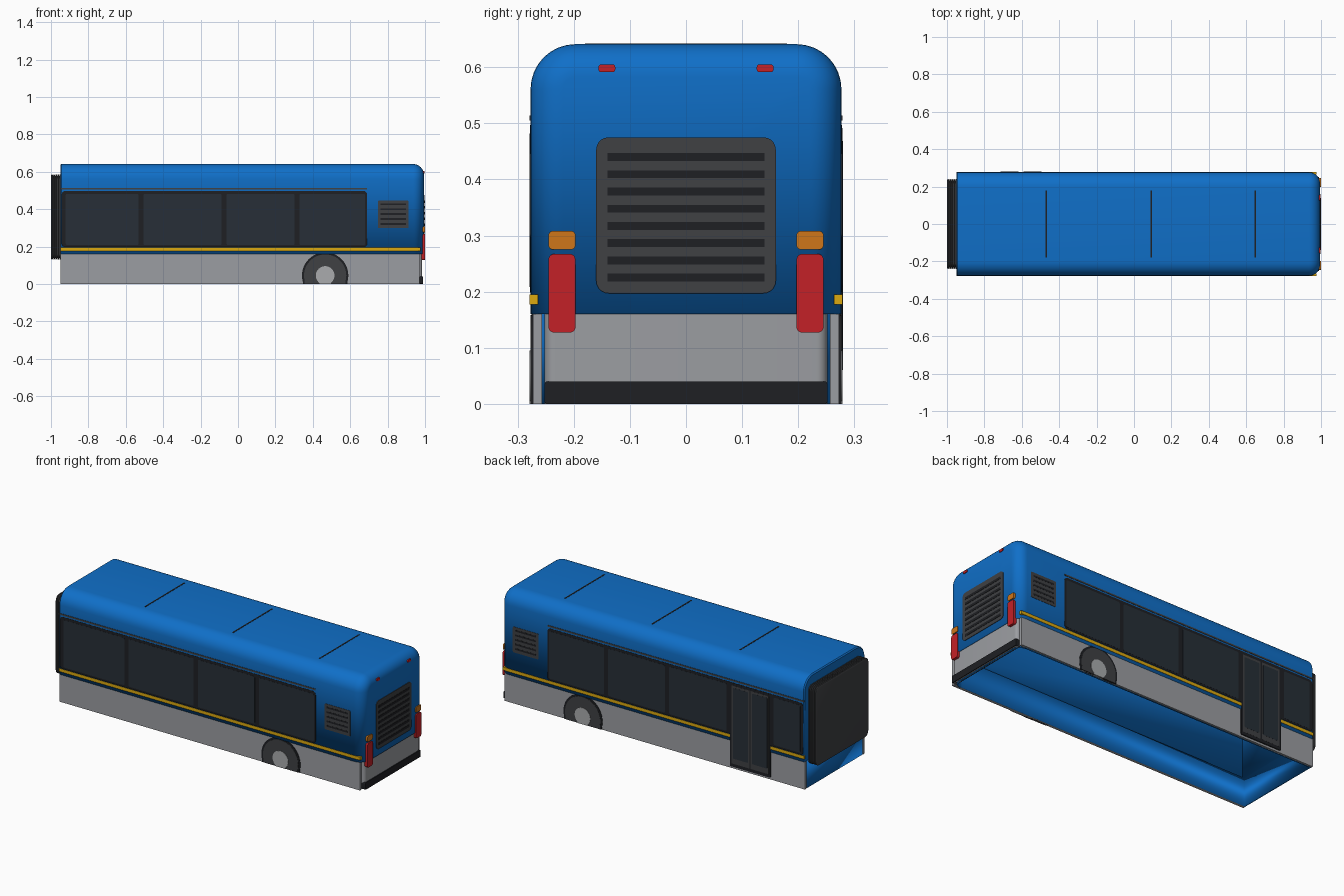
import bpy, bmesh
from math import sin, cos, pi

if "Cube" in bpy.data.objects:
    bpy.data.objects.remove(bpy.data.objects["Cube"])

COLORS = {
    "blue": (0.005, 0.16, 0.58), "grey": (0.33, 0.34, 0.36), "yellow": (0.72, 0.40, 0.005),
    "red": (0.55, 0.015, 0.02), "orange": (0.62, 0.18, 0.01), "black": (0.013, 0.014, 0.017),
    "glass": (0.02, 0.028, 0.038), "charcoal": (0.05, 0.052, 0.056), "hub": (0.40, 0.41, 0.42),
}
MATS = {}
for key, c in COLORS.items():
    MATS[key] = bpy.data.materials.new(key)
    MATS[key].diffuse_color = (*c, 1)


def finish(name, bm, color, wall=0):
    bmesh.ops.recalc_face_normals(bm, faces=bm.faces)
    me = bpy.data.meshes.new(name)
    bm.to_mesh(me)
    bm.free()
    me.materials.append(MATS[color])
    ob = bpy.data.objects.new(name, me)
    bpy.context.collection.objects.link(ob)
    bpy.ops.object.select_all(action='DESELECT')
    ob.select_set(True)
    bpy.context.view_layer.objects.active = ob
    bpy.ops.object.shade_smooth_by_angle(angle=0.6)
    if wall:
        mod = ob.modifiers.new("wall", 'SOLIDIFY')
        mod.thickness = wall
        mod.offset = -1
    return ob


def place(axis, a, b, d):
    return {'X': (d, a, b), 'Y': (a, d, b), 'Z': (a, b, d)}[axis]


def loft(name, rings, color, caps=(True, True), closed=True, wall=0):
    bm = bmesh.new()
    vs = [[bm.verts.new(p) for p in ring] for ring in rings]
    n = len(vs[0])
    for r0, r1 in zip(vs, vs[1:]):
        for i in range(n if closed else n - 1):
            j = (i + 1) % n
            bm.faces.new((r0[i], r0[j], r1[j], r1[i]))
    if caps[0]:
        bm.faces.new(vs[0])
    if caps[1]:
        bm.faces.new(vs[-1])
    return finish(name, bm, color, wall)


def prism(name, pts, axis, d0, d1, color):
    return loft(name, [[place(axis, a, b, d) for a, b in pts] for d in (d0, d1)], color)


def round_rect(a0, a1, b0, b1, r=0.0, steps=5):
    if r == 0:
        return [(a0, b0), (a1, b0), (a1, b1), (a0, b1)]
    centres = [(a1 - r, b1 - r), (a0 + r, b1 - r), (a0 + r, b0 + r), (a1 - r, b0 + r)]
    return [(cx + r * cos((q + k / steps) * pi / 2), cy + r * sin((q + k / steps) * pi / 2))
            for q, (cx, cy) in enumerate(centres) for k in range(steps + 1)]


def rear_plan(x0, x1, w, r, steps=8):
    arc = [(x1 - r + r * sin(k / steps * pi / 2), -w + r - r * cos(k / steps * pi / 2))
           for k in range(steps + 1)]
    return [(x0, -w)] + arc + [(x, -y) for x, y in reversed(arc)] + [(x0, w)]


# Upper body shell: rounded roof section, inset progressively at the rear
W, H, ROOF_R, REAR, REAR_R, SILL = 0.277, 0.641, 0.08, 0.994, 0.058, 0.16


def section(x, d):
    r, w, top = ROOF_R - d, W - d, H - d
    arc = [(w - r + r * cos(k / 8 * pi / 2), top - r + r * sin(k / 8 * pi / 2)) for k in range(9)]
    half = [(w, SILL)] + arc
    return [(x, y, z) for y, z in half] + [(x, -y, z) for y, z in reversed(half)]


stations = [(-0.95, 0.006), (-0.944, 0)]
for k in range(9):
    t = k / 8 * pi / 2
    stations.append((REAR - REAR_R + REAR_R * sin(t), REAR_R * (1 - cos(t))))
loft("body_shell", [section(x, d) for x, d in stations], "blue", closed=False, wall=0.018)

# Lower body wall, open underneath, with the rear panel and bumper
plan = rear_plan(-0.949, 0.978, 0.262, 0.055)
loft("lower_body_wall", [[(x, y, z) for x, y in plan] for z in (0, 0.165)], "blue",
     caps=(False, False), wall=0.01)
prism("rear_lower_panel", rear_plan(0.966, 0.985, 0.252, 0.019), 'Z', 0.0, 0.16, "grey")
prism("rear_bumper", round_rect(-0.252, 0.252, 0.0, 0.04, 0.005), 'X', 0.962, 0.990, "black")

# Rear engine grille
prism("rear_grille", round_rect(-0.16, 0.16, 0.197, 0.475, 0.022), 'X', 0.98, 0.997, "charcoal")
for i in range(8):
    z = 0.225 + 0.0307 * i
    prism("rear_grille_slot", round_rect(-0.14, 0.14, z - 0.007, z + 0.007), 'X',
          0.985, 0.9985, "black")

# Panes on each side; the +y side has a door in the forward part
LEFT_PANES = [(-0.921, -0.531), (-0.505, -0.088), (-0.061, 0.302), (0.328, 0.680)]
RIGHT_PANES = [(-0.925, -0.755), (-0.455, -0.088), (-0.061, 0.302), (0.328, 0.680)]

for s, side, panes in ((-1, "left", LEFT_PANES), (1, "right", RIGHT_PANES)):
    def on_side(part, a0, a1, b0, b1, depth, color, r=0.0, inner=0.264):
        prism(f"{side}_{part}", round_rect(a0, a1, b0, b1, r), 'Y', s * inner, s * depth, color)

    # Skirt, stripe and drip rail
    on_side("skirt", -0.95, 0.970, 0.0, 0.16, 0.273, "grey", inner=0.257)
    on_side("stripe", -0.95, 0.976, 0.177, 0.195, 0.2785, "yellow")
    on_side("drip_rail", -0.948, 0.69, 0.505, 0.514, 0.279, "charcoal")

    # Window band
    on_side("window_surround", -0.943, 0.691, 0.198, 0.497, 0.2782, "black", 0.02)
    for a, b in panes:
        on_side("window_pane", a, b, 0.208, 0.482, 0.279, "glass", 0.008)

    # Side vent
    on_side("vent", 0.748, 0.912, 0.298, 0.446, 0.2785, "charcoal", 0.006)
    for i in range(5):
        z = 0.320 + 0.0265 * i
        on_side("vent_slot", 0.762, 0.898, z - 0.005, z + 0.005, 0.2792, "black")

    # Wheel, cut flat at the ground
    for part, r, depth, color in (("wheel_arch", 0.124, 0.2755, "black"),
                                  ("tyre", 0.113, 0.277, "charcoal"),
                                  ("wheel_hub", 0.05, 0.279, "hub")):
        pts = [(0.466 + r * cos(k / 48 * 2 * pi), 0.045 + r * sin(k / 48 * 2 * pi))
               for k in range(48)]
        arc = [p for p in pts if p[1] > 0.002]
        low = [p for p in pts if p[1] <= 0.002]
        if low:
            start = max(range(48), key=lambda k: pts[k][1] > 0.002 and pts[k - 1][1] <= 0.002)
            arc = [pts[(start + k) % 48] for k in range(len(arc))]
            arc = [(arc[0][0], 0.0)] + arc + [(arc[-1][0], 0.0)]
        prism(f"{side}_{part}", arc, 'Y', s * 0.264, s * depth, color)

    # Tail lamps, indicators and roof marker lamps
    def lamp(part, a0, a1, b0, b1, depth, color, r):
        prism(f"{side}_{part}", round_rect(*sorted((s * a0, s * a1)), b0, b1, r), 'X',
              0.972, depth, color)

    lamp("tail_lamp", 0.197, 0.245, 0.127, 0.267, 1.0, "red", 0.01)
    lamp("indicator", 0.197, 0.245, 0.275, 0.308, 0.999, "orange", 0.008)
    lamp("marker_lamp", 0.126, 0.156, 0.591, 0.605, 0.997, "red", 0.005)

# Double-leaf door on the +y side
prism("door_frame", round_rect(-0.735, -0.475, 0.012, 0.492, 0.006), 'Y', 0.264, 0.2788, "black")
for a, b in ((-0.715, -0.618), (-0.592, -0.495)):
    prism("door_leaf", round_rect(a - 0.009, b + 0.009, 0.03, 0.48), 'Y', 0.27, 0.2793, "charcoal")
    prism("door_glass", round_rect(a, b, 0.06, 0.468, 0.006), 'Y', 0.27, 0.2798, "glass")

# Roof seams
for x in (-0.468, 0.092, 0.648):
    prism("roof_seam", round_rect(x - 0.004, x + 0.004, -0.18, 0.18), 'Z', 0.632, 0.6422, "black")

# Ribbed bellows at the forward end
rings = []
for i in range(5):
    x = -0.946 - 0.0108 * i
    for dx, d in ((0, 0.008), (-0.002, 0.0), (-0.0075, 0.0), (-0.0095, 0.008)):
        rings.append([(x + dx, y, z) for y, z in
                      round_rect(-0.24 + d, 0.24 - d, 0.13 + d, 0.586 - d, 0.03 - d)])
shift = -1.0 - rings[-1][0][0]
rings[-1] = [(x + shift, y, z) for x, y, z in rings[-1]]
loft("bellows", rings, "charcoal")

for m in bpy.data.materials:
    if m.users and not m.is_grease_pencil:
        m.use_nodes = True
        m.node_tree.nodes["Principled BSDF"].inputs["Base Color"].default_value = m.diffuse_color
